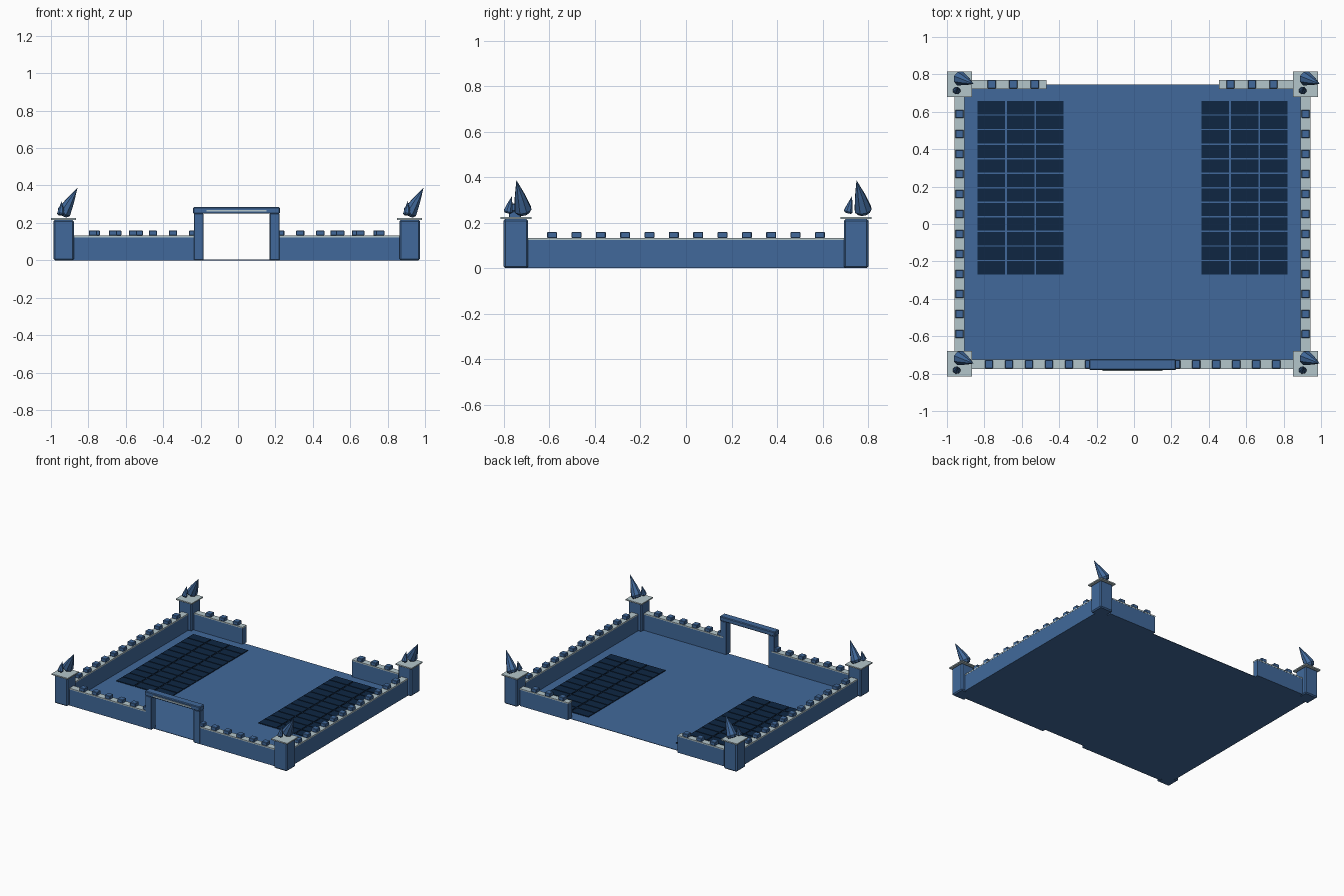
import bpy, bmesh, math
from mathutils import Vector

if "Cube" in bpy.data.objects:
    bpy.data.objects.remove(bpy.data.objects["Cube"])

CX = -0.0075  # the walls' centre line; spire tips overhang to the right


def mat(name, rgb):
    m = bpy.data.materials.new(name)
    lin = [(c / 255 / 12.92 if c < 10 else ((c / 255 + 0.055) / 1.055) ** 2.4) for c in rgb]
    m.diffuse_color = (*lin, 1)
    m.use_nodes = True
    m.node_tree.nodes["Principled BSDF"].inputs["Base Color"].default_value = m.diffuse_color
    return m


BLUE = mat("slate blue", (65, 105, 155))
PALE = mat("pale stone", (180, 198, 203))
DARK = mat("dark navy", (14, 38, 66))


def finish(name, bm, material):
    me = bpy.data.meshes.new(name)
    bm.to_mesh(me)
    bm.free()
    me.materials.append(material)
    ob = bpy.data.objects.new(name, me)
    bpy.context.collection.objects.link(ob)
    return ob


def boxes(name, spans, material, bevel=0):
    """One object from (x0, x1, y0, y1, z0, z1) spans."""
    bm = bmesh.new()
    for x0, x1, y0, y1, z0, z1 in spans:
        vs = bmesh.ops.create_cube(bm, size=1)["verts"]
        for v in vs:
            v.co = Vector(((x0, x1)[v.co.x > 0], (y0, y1)[v.co.y > 0], (z0, z1)[v.co.z > 0]))
    if bevel:
        bmesh.ops.bevel(bm, geom=bm.edges[:], offset=bevel, segments=1, affect='EDGES')
    return finish(name, bm, material)


def around(x, y, hx, hy, z0, z1):
    return (x - hx, x + hx, y - hy, y + hy, z0, z1)


# thin courtyard floor
boxes("courtyard_floor", [(CX - 0.93, CX + 0.93, -0.75, 0.745, 0, 0.003)], BLUE)

# walls with pale coping
runs = []  # centre x, centre y, half x, half y
for s in (-1, 1):
    runs.append((CX + s * 0.925, 0, 0.026, 0.70))      # side wall
    runs.append((CX + s * 0.54, -0.75, 0.335, 0.024))  # front wall
    runs.append((CX + s * 0.665, 0.747, 0.203, 0.023))  # short back wall
boxes("walls", [around(x, y, hx, hy, 0, 0.123) for x, y, hx, hy in runs], BLUE)
boxes("wall_coping", [around(x, y, hx + 0.001, hy + 0.001, 0.123, 0.132)
                      for x, y, hx, hy in runs], PALE)

# battlement blocks
spots = []
for s in (-1, 1):
    spots += [(CX + s * 0.925, (i - 5.5) * 0.107) for i in range(12)]
    spots += [(CX + s * (0.768 - i * 0.107), -0.75) for i in range(6)]
    spots += [(CX + s * (0.753 - i * 0.115), 0.747) for i in range(3)]
boxes("battlements", [around(x, y, 0.022, 0.022, 0.132, 0.159) for x, y in spots], BLUE, 0.003)

# corner towers and their caps
corners = [(CX + sx * 0.925, sy * 0.7475) for sx in (-1, 1) for sy in (-1, 1)]
boxes("corner_posts", [around(x, y, 0.055, 0.054, 0, 0.216) for x, y in corners], BLUE, 0.008)
boxes("post_caps", [around(x, y, 0.0675, 0.0675, 0.216, 0.225) for x, y in corners], PALE)


# tilted faceted spires, the same way round on every tower
def spire(bm, base, tip, radius):
    base, tip = Vector(base), Vector(tip)
    axis = tip - base
    rot = axis.to_track_quat('Z', 'Y')
    rings = []
    for t, r in ((0, 0.7), (0.1, 1), (0.5, 0.62)):
        rings.append([bm.verts.new(base + rot @ Vector((
            radius * r * math.cos(a * math.tau / 8),
            radius * r * math.sin(a * math.tau / 8), t * axis.length))) for a in range(8)])
    top = bm.verts.new(tip)
    bm.faces.new(rings[0][::-1])
    for i in range(8):
        j = (i + 1) % 8
        for lo, hi in zip(rings, rings[1:]):
            bm.faces.new((lo[i], lo[j], hi[j], hi[i]))
        bm.faces.new((rings[2][i], rings[2][j], top))


bm = bmesh.new()
for x, y in corners:
    spire(bm, (x - 0.006, y + 0.034, 0.243), (x + 0.0745, y + 0.002, 0.387), 0.040)
    spire(bm, (x - 0.016, y - 0.036, 0.242), (x - 0.010, y - 0.018, 0.316), 0.021)
finish("spires", bm, BLUE)

# gateway
boxes("gate_posts", [around(CX + s * 0.203, -0.752, 0.026, 0.026, 0, 0.25) for s in (-1, 1)],
      BLUE, 0.003)
boxes("gate_lintel", [around(CX, -0.752, 0.232, 0.029, 0.249, 0.284)], BLUE, 0.005)
boxes("lintel_strip", [around(CX, -0.782, 0.16, 0.004, 0.261, 0.270)], PALE)

# dark floor plates: two fields, three columns of twelve
plates = []
for s in (-1, 1):
    for c in (-1, 0, 1):
        for r in range(12):
            y = 0.66 - (r + 0.5) * 0.0777
            plates.append(around(CX + s * 0.599 + c * 0.156, y, 0.0735, 0.0355, 0.003, 0.009))
boxes("floor_plates", plates, DARK)
